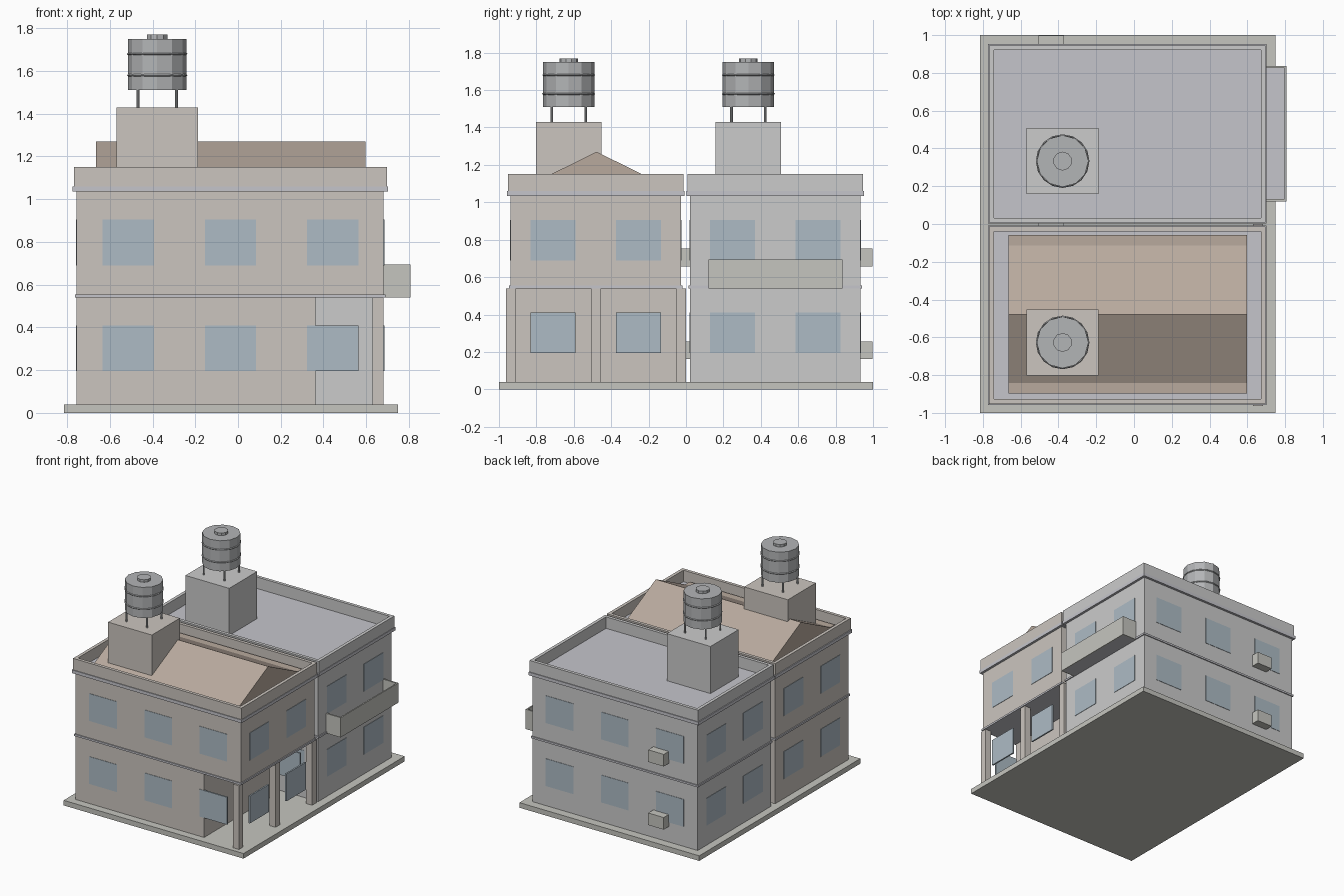
import bpy, bmesh, math
from mathutils import Matrix, Vector

if "Cube" in bpy.data.objects:
    bpy.data.objects.remove(bpy.data.objects["Cube"])


def material(name, rgb):
    m = bpy.data.materials.new(name)
    m.diffuse_color = (*rgb, 1)
    m.use_nodes = True
    m.node_tree.nodes["Principled BSDF"].inputs["Base Color"].default_value = m.diffuse_color
    return m


PLASTER = material("warm_plaster", (0.60, 0.56, 0.52))
TILE = material("brown_roof", (0.48, 0.40, 0.34))
GLASS = material("window_glass", (0.42, 0.50, 0.56))
CONCRETE = material("blue_concrete", (0.56, 0.56, 0.60))
STONE = material("stone", (0.56, 0.56, 0.52))
METAL = material("tank_metal", (0.45, 0.46, 0.47))


def finish(name, bm, mat=None):
    bmesh.ops.recalc_face_normals(bm, faces=bm.faces)
    me = bpy.data.meshes.new(name)
    bm.to_mesh(me)
    bm.free()
    ob = bpy.data.objects.new(name, me)
    bpy.context.collection.objects.link(ob)
    if mat:
        me.materials.append(mat)
    return ob


def boxes(name, ranges, mat=None):
    """One object from boxes given as (x0, x1, y0, y1, z0, z1)."""
    bm = bmesh.new()
    for x0, x1, y0, y1, z0, z1 in ranges:
        centre = Vector((x0 + x1, y0 + y1, z0 + z1)) / 2
        size = Matrix.Diagonal((x1 - x0, y1 - y0, z1 - z0, 1))
        bmesh.ops.create_cube(bm, size=1, matrix=Matrix.Translation(centre) @ size)
    return finish(name, bm, mat)


def cylinders(name, specs, sides, mat=None):
    """One object from upright cylinders given as (x, y, radius, z0, z1)."""
    bm = bmesh.new()
    for x, y, r, z0, z1 in specs:
        bmesh.ops.create_cone(bm, cap_ends=True, segments=sides, radius1=r, radius2=r,
                              depth=z1 - z0, matrix=Matrix.Translation((x, y, (z0 + z1) / 2)))
    return finish(name, bm, mat)


def frame(name, x0, x1, y0, y1, z0, z1, t, mat=None):
    """Rectangular wall ring of thickness t."""
    bm = bmesh.new()
    rings = []
    for d, z in ((0, z0), (0, z1), (t, z1), (t, z0)):
        pts = ((x0 + d, y0 + d), (x1 - d, y0 + d), (x1 - d, y1 - d), (x0 + d, y1 - d))
        rings.append([bm.verts.new((x, y, z)) for x, y in pts])
    for k in range(4):
        a, b = rings[k], rings[(k + 1) % 4]
        for i in range(4):
            j = (i + 1) % 4
            bm.faces.new((a[i], a[j], b[j], b[i]))
    return finish(name, bm, mat)


X0, X1 = -0.755, 0.682      # wall extent along x
HALF = 0.456                # half depth of one house
PORCH_X = 0.363             # ground floor wall line behind the open porch
TX = -0.378                 # tower and tank centre

# Ground slab
boxes("base_slab", [(-0.815, 0.748, -1, 1, 0, 0.04)], STONE)


def house(tag, cy, mat, ground_x1):
    y0, y1 = cy - HALF, cy + HALF
    boxes(tag + "_ground_floor", [(X0, ground_x1, y0, y1, 0.04, 0.54)], mat)
    boxes(tag + "_upper_floor", [(X0, X1, y0, y1, 0.54, 1.04)], mat)
    # Floor band, roof slab and parapet
    for part, d, za, zb in (("_floor_band", 0.008, 0.54, 0.555), ("_roof_slab", 0.019, 1.035, 1.06)):
        boxes(tag + part, [(X0 - d, X1 + d, y0 - d, y1 + d, za, zb)], CONCRETE)
    frame(tag + "_parapet", X0 - 0.012, X1 + 0.015, y0 - 0.013, y1 + 0.013, 1.06, 1.15, 0.025, mat)

    # Windows on all four sides of both floors
    panes, w, p, q = [], 0.12, 0.003, 0.009
    for z in (0.195, 0.69):
        for x in (-0.514, -0.035, 0.444):
            panes.append((x - w, x + w, y0 - p, y0 + q, z, z + 0.215))
            panes.append((x - w, x + w, y1 - q, y1 + p, z, z + 0.215))
        for y in (cy - 0.228, cy + 0.228):
            panes.append((X0 - p, X0 + q, y - w, y + w, z, z + 0.215))
            panes.append((X1 - q, X1 + p, y - w, y + w, z, z + 0.215))
    boxes(tag + "_windows", panes, GLASS)

    # Air conditioner boxes on the rear wall
    boxes(tag + "_air_conditioners",
          [(-0.505, -0.37, y1, y1 + 0.065, z, z + 0.095) for z in (0.162, 0.658)], STONE)

    # Stair tower
    ty = cy - 0.144
    boxes(tag + "_stair_tower", [(TX - 0.19, TX + 0.19, ty - 0.174, ty + 0.174, 1.06, 1.43)], mat)

    # Water tank: legs, drum, hoops and lid
    cylinders(tag + "_tank_legs", [(TX + sx * 0.09, ty + sy * 0.09, 0.007, 1.43, 1.51)
                                   for sx in (-1, 1) for sy in (-1, 1)], 8, METAL)
    cylinders(tag + "_tank", [(TX, ty, 0.137, 1.51, 1.75)], 12, METAL)
    cylinders(tag + "_tank_lid", [(TX, ty, 0.05, 1.75, 1.77)], 10, METAL)
    for z in (1.58, 1.68):
        bpy.ops.mesh.primitive_torus_add(major_segments=16, minor_segments=4, major_radius=0.137,
                                         minor_radius=0.005, location=(TX, ty, z))
        hoop = bpy.context.object
        hoop.name = tag + "_tank_hoop"
        hoop.data.materials.append(METAL)


house("front_house", -0.483, PLASTER, PORCH_X)
house("rear_house", 0.477, None, X1)

# Porch columns under the overhanging front house
boxes("porch_columns", [(0.629, 0.682, y - 0.0265, y + 0.0265, 0.04, 0.54)
                        for y in (-0.936, -0.481, -0.027)], PLASTER)

# Gabled roof on its eave plate
RX0, RX1, RY = -0.665, 0.597, -0.478
boxes("eave_plate", [(RX0, RX1, RY - 0.42, RY + 0.42, 1.06, 1.09)], TILE)
bm = bmesh.new()
ends = [[bm.verts.new((x, RY + dy, z)) for dy, z in ((-0.365, 1.09), (0.365, 1.09), (0, 1.27))]
        for x in (RX0, RX1)]
for end in ends:
    bm.faces.new(end)
for i in range(3):
    j = (i + 1) % 3
    bm.faces.new((ends[0][i], ends[0][j], ends[1][j], ends[1][i]))
finish("gable_roof", bm, TILE)

# Balcony: floor slab with a solid railing on three sides
boxes("balcony_floor", [(X1, 0.798, 0.132, 0.825, 0.54, 0.56)], CONCRETE)
boxes("balcony_railing", [(0.798, 0.808, 0.12, 0.837, 0.54, 0.695),
                          (X1, 0.798, 0.12, 0.132, 0.54, 0.695),
                          (X1, 0.798, 0.825, 0.837, 0.54, 0.695)], STONE)
